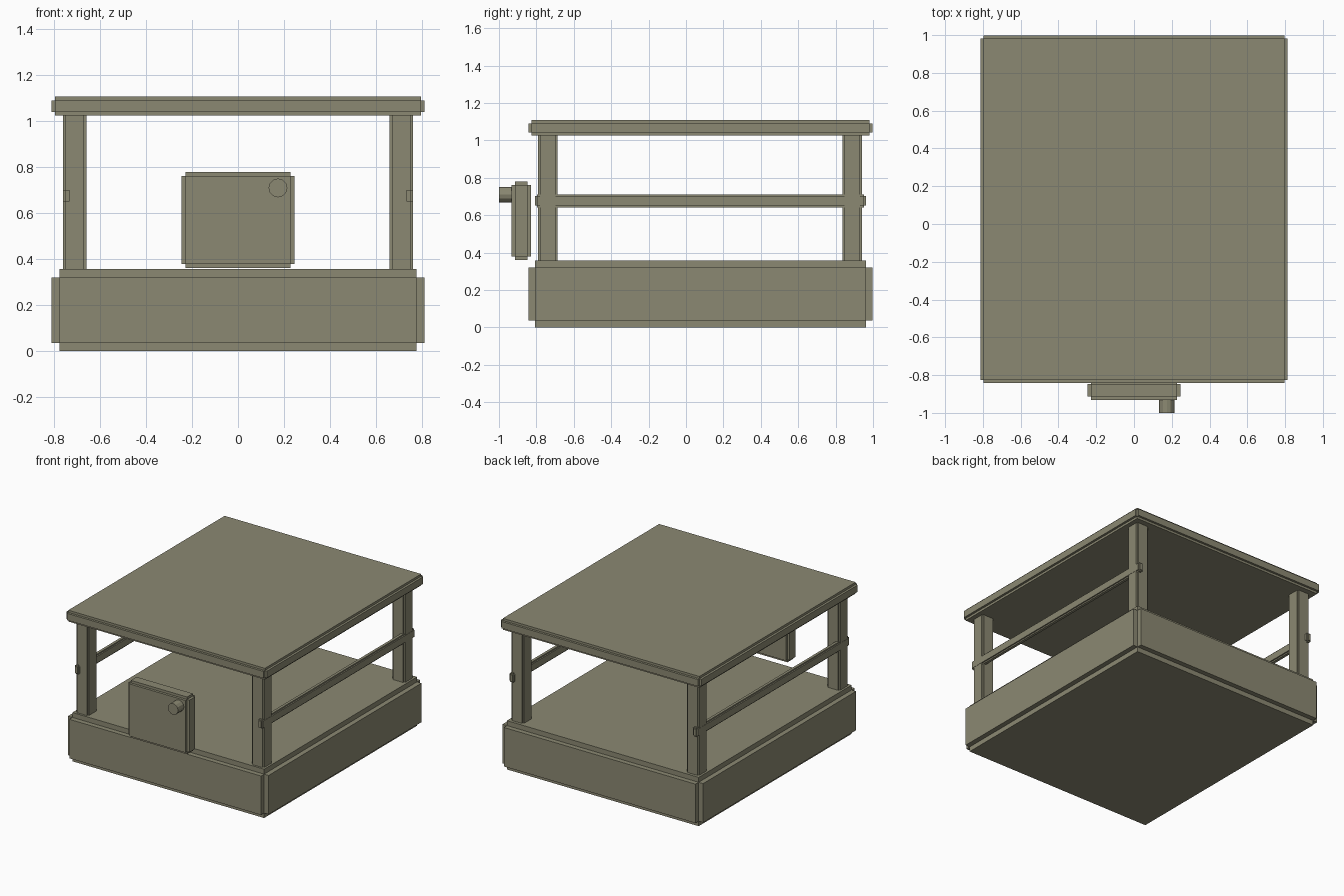
import bpy, bmesh, math
from mathutils import Matrix

if "Cube" in bpy.data.objects:
    bpy.data.objects.remove(bpy.data.objects["Cube"])

olive = bpy.data.materials.new("olive")
olive.diffuse_color = (0.26, 0.25, 0.17, 1)
olive.use_nodes = True
olive.node_tree.nodes["Principled BSDF"].inputs["Base Color"].default_value = olive.diffuse_color


def finish(name, bm):
    mesh = bpy.data.meshes.new(name)
    bm.to_mesh(mesh)
    bm.free()
    mesh.materials.append(olive)
    obj = bpy.data.objects.new(name, mesh)
    bpy.context.collection.objects.link(obj)
    return obj


def notched_box(name, x, y, z, m):
    """Box spanning the (min, max) ranges, with a square notch of size m on every edge."""
    bm = bmesh.new()
    spans = (x, y, z)
    size = [b - a - 2 * m for a, b in spans]
    centre = [(a + b) / 2 for a, b in spans]
    bmesh.ops.create_cube(bm, size=1, matrix=Matrix.Translation(centre) @ Matrix.Diagonal((*size, 1)))
    bm.normal_update()
    # raise each face of the core outward
    normals = [f.normal.copy() for f in bm.faces]
    caps = bmesh.ops.extrude_discrete_faces(bm, faces=bm.faces[:])["faces"]
    bm.normal_update()
    for f in caps:
        bmesh.ops.translate(bm, verts=f.verts[:], vec=f.normal * m)
    bmesh.ops.recalc_face_normals(bm, faces=bm.faces[:])
    return finish(name, bm)


# Base slab and roof
notched_box("base", (-0.812, 0.812), (-0.842, 0.998), (0, 0.357), 0.036)
notched_box("roof", (-0.812, 0.812), (-0.842, 0.998), (1.025, 1.108), 0.0165)

# Corner posts and side rails
for side, s in (("left", -1), ("right", 1)):
    for end, y in (("front", -0.739), ("back", 0.889)):
        notched_box(f"{end}_{side}_post", (s * 0.71 - 0.051, s * 0.71 + 0.051),
                    (y - 0.052, y + 0.052), (0.33, 1.05), 0.0105)
    notched_box(f"{side}_rail", (s * 0.743 - 0.0195, s * 0.743 + 0.0195),
                (-0.807, 0.962), (0.642, 0.711), 0.0095)

# Control box on the front
notched_box("control_box", (-0.246, 0.246), (-0.932, -0.829), (0.361, 0.78), 0.0185)

# Knob on the control box
bm = bmesh.new()
bmesh.ops.create_cone(bm, cap_ends=True, segments=12, radius1=0.041, radius2=0.041, depth=0.09,
                      matrix=Matrix.Translation((0.174, -0.955, 0.71)) @ Matrix.Rotation(math.pi / 2, 4, 'X'))
finish("knob", bm)
